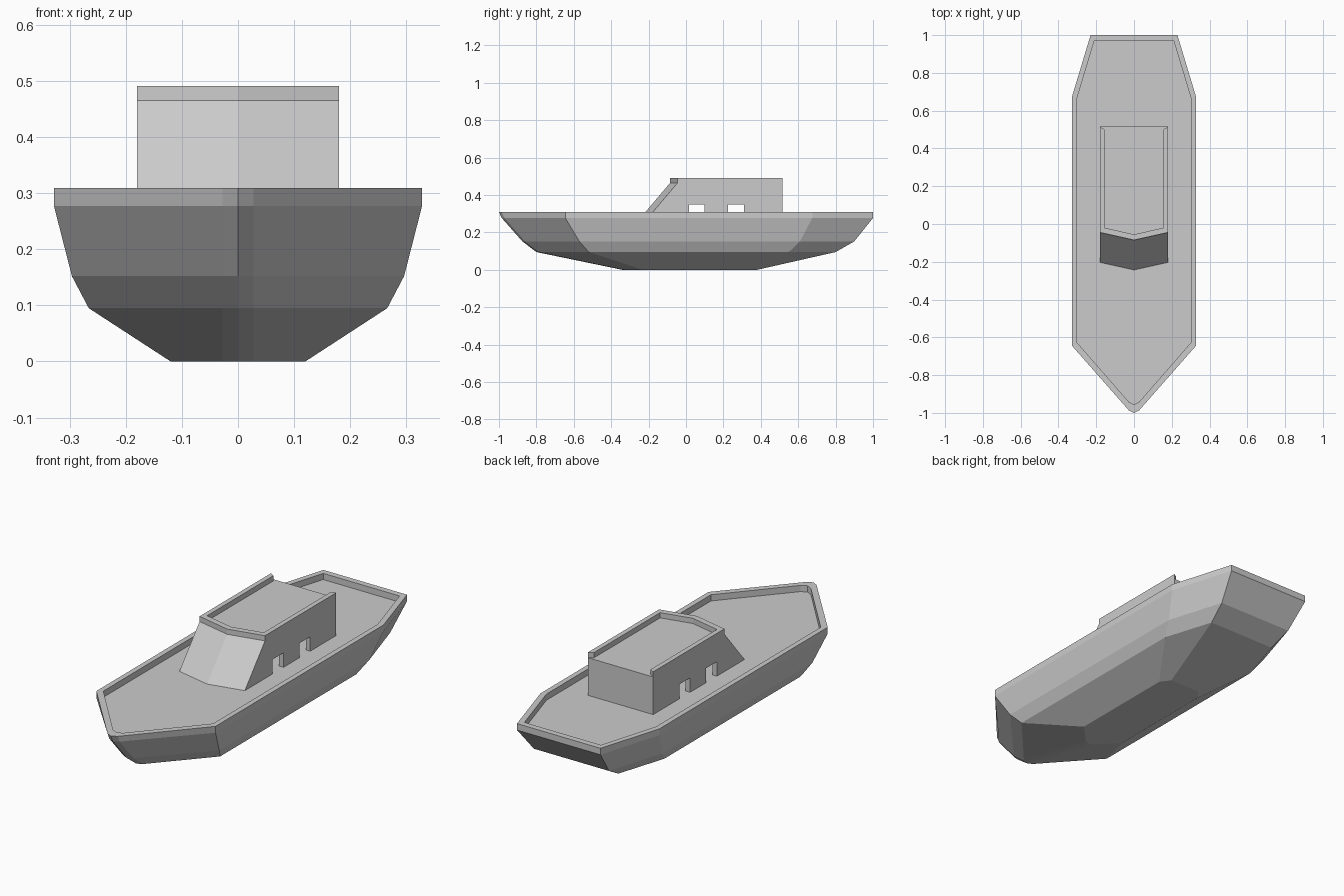
import bpy, bmesh

if "Cube" in bpy.data.objects:
    bpy.data.objects.remove(bpy.data.objects["Cube"])


def loft(name, rings):
    """Closed solid through rings of 3D points, capped at both ends."""
    bm = bmesh.new()
    loops = [[bm.verts.new(p) for p in ring] for ring in rings]
    n = len(loops[0])
    for a, b in zip(loops, loops[1:]):
        for i in range(n):
            j = (i + 1) % n
            bm.faces.new((a[i], a[j], b[j], b[i]))
    bm.faces.new(loops[0][::-1])
    bm.faces.new(loops[-1])
    bmesh.ops.recalc_face_normals(bm, faces=bm.faces[:])
    mesh = bpy.data.meshes.new(name)
    bm.to_mesh(mesh)
    bm.free()
    ob = bpy.data.objects.new(name, mesh)
    bpy.context.collection.objects.link(ob)
    return ob


def mirrored(half, z):
    """Full outline from its x >= 0 half; a first point on x = 0 stays single."""
    left = [(-x, y) for x, y in reversed(half) if x > 0]
    return [(x, y, z) for x, y in half + left]


def cut(ob, cutter):
    mod = ob.modifiers.new(cutter.name, 'BOOLEAN')
    mod.operation = 'DIFFERENCE'
    mod.solver = 'EXACT'
    mod.object = cutter
    cutter.hide_render = True
    cutter.hide_viewport = False
    cutter.display_type = 'WIRE'


# Hull: z, bow tip y, half width, bow shoulder y, stern shoulder y, corner x, stern y
def hull_ring(z, tip, w, bow, aft, corner, stern):
    half = [(0, tip), (0.028, tip + 0.014), (w, bow), (w, aft), (corner, stern)]
    return mirrored(half, z)


sections = [
    (0.0, -0.34, 0.12, -0.23, 0.33, 0.085, 0.38),
    (0.095, -0.80, 0.266, -0.52, 0.55, 0.187, 0.80),
    (0.152, -0.875, 0.296, -0.57, 0.61, 0.207, 0.90),
    (0.277, -0.985, 0.328, -0.645, 0.675, 0.23, 1.0),
    (0.309, -1.0, 0.328, -0.645, 0.675, 0.23, 1.0),
    # inside of the bulwark, down to the deck
    (0.309, -0.955, 0.302, -0.627, 0.665, 0.21, 0.97),
    (0.278, -0.955, 0.302, -0.627, 0.665, 0.21, 0.97),
]
loft("hull", [hull_ring(*s) for s in sections])


# Cabin: raked V front, vertical rim around the roof
def cabin_ring(z, mid, side, w=0.18, back=0.515):
    return mirrored([(0, mid), (w, side), (w, back)], z)


cabin = loft("cabin", [cabin_ring(0.276, -0.245, -0.205),
                       cabin_ring(0.465, -0.085, -0.045),
                       cabin_ring(0.491, -0.085, -0.045)])

# Roof recess, open at the back with flared ends
recess = [(0, -0.055), (0.156, -0.02), (0.156, 0.50), (0.184, 0.518), (0.184, 0.6)]
cut(cabin, loft("roof_recess_cutter", [mirrored(recess, 0.465), mirrored(recess, 0.55)]))

# Hollow interior
cut(cabin, loft("interior_cutter", [cabin_ring(0.25, -0.235, -0.195, 0.156, 0.49),
                                    cabin_ring(0.44, -0.075, -0.035, 0.156, 0.49)]))

# Door openings through both side walls
for i, y in enumerate((0.015, 0.225)):
    door = [(0.25, y), (0.25, y + 0.085)]
    cut(cabin, loft(f"door_cutter_{i + 1}",
                    [mirrored(door, 0.24), mirrored(door, 0.35)]))
